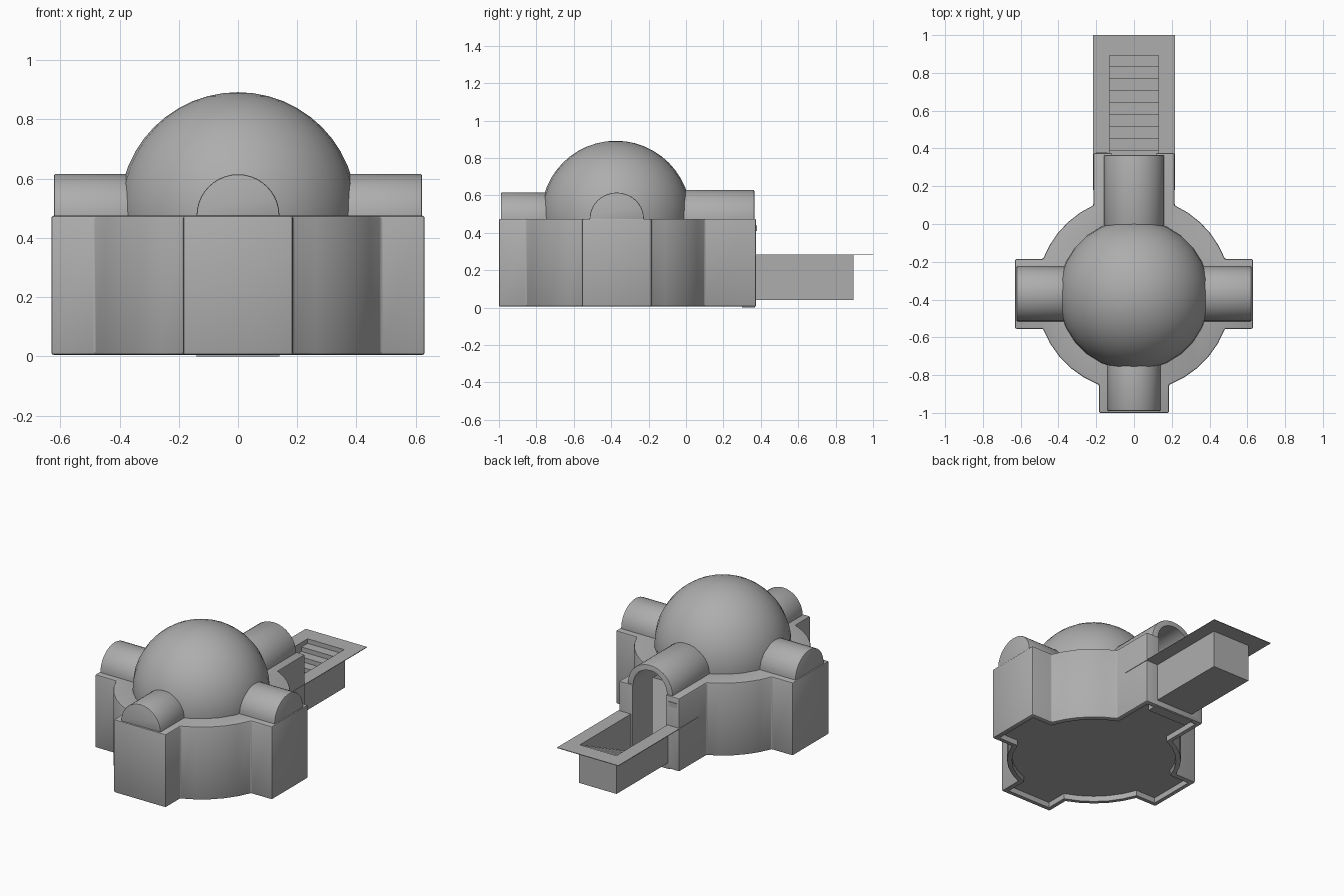
import bpy, bmesh
from math import pi, sin, cos, sqrt, asin
from mathutils import Matrix, Vector

if "Cube" in bpy.data.objects:
    bpy.data.objects.remove(bpy.data.objects["Cube"])

CENTRE_Y = -0.37
ROOF = 0.475

stone = bpy.data.materials.new("grey stone")
stone.use_nodes = True
stone.diffuse_color = (0.42, 0.42, 0.42, 1)
stone.node_tree.nodes["Principled BSDF"].inputs["Base Color"].default_value = (0.42, 0.42, 0.42, 1)


def finish(name, bm):
    bmesh.ops.recalc_face_normals(bm, faces=bm.faces)
    mesh = bpy.data.meshes.new(name)
    bm.to_mesh(mesh)
    bm.free()
    mesh.materials.append(stone)
    obj = bpy.data.objects.new(name, mesh)
    bpy.context.collection.objects.link(obj)
    return obj


def prism(name, profile, axis, lo, hi):
    """Extrude a closed 2D profile along x, y or z."""
    place = {"x": lambda u, v, w: (w, u, v),
             "y": lambda u, v, w: (u, w, v),
             "z": lambda u, v, w: (u, v, w)}[axis]
    bm = bmesh.new()
    face = bm.faces.new([bm.verts.new(place(u, v, lo)) for u, v in profile])
    side = bmesh.ops.extrude_face_region(bm, geom=[face])["geom"]
    shift = Vector(place(0, 0, hi - lo))
    bmesh.ops.translate(bm, vec=shift, verts=[g for g in side if isinstance(g, bmesh.types.BMVert)])
    return finish(name, bm)


def box(name, x0, x1, y0, y1, z0, z1):
    return prism(name, [(x0, y0), (x1, y0), (x1, y1), (x0, y1)], "z", z0, z1)


def apply_modifier(obj, kind, **settings):
    mod = obj.modifiers.new(kind.title(), kind)
    for key, value in settings.items():
        setattr(mod, key, value)
    bpy.context.view_layer.objects.active = obj
    bpy.ops.object.modifier_apply(modifier=mod.name)


def cut(obj, *cutters):
    for c in cutters:
        apply_modifier(obj, "BOOLEAN", operation="DIFFERENCE", solver="EXACT", object=c)


def round_edges(obj, width):
    apply_modifier(obj, "BEVEL", width=width, segments=2, limit_method="ANGLE", angle_limit=0.7)


def cross_plan(inset, back_reach):
    """Round hall with four square arms, counter-clockwise from +x."""
    r = 0.516 - inset
    arms = [(0, 0.185, 0.63), (pi / 2, 0.215, back_reach),
            (pi, 0.185, 0.63), (1.5 * pi, 0.185, 0.63)]
    pts = []
    for i, (a, w, reach) in enumerate(arms):
        w, reach = w - inset, reach - inset
        root = sqrt(r * r - w * w)
        for d, s in ((root, -w), (reach, -w), (reach, w), (root, w)):
            pts.append((d * cos(a) - s * sin(a), d * sin(a) + s * cos(a) + CENTRE_Y))
        next_w = arms[(i + 1) % 4][1] - inset
        start, end = a + asin(w / r), a + pi / 2 - asin(next_w / r)
        for k in range(1, 5):
            t = start + (end - start) * k / 5
            pts.append((r * cos(t), r * sin(t) + CENTRE_Y))
    return pts


def arch(half, base, spring, rise):
    """Round-topped outline."""
    curve = [(half * cos(pi * k / 20), spring + rise * sin(pi * k / 20)) for k in range(21)]
    return [(half, base)] + curve + [(-half, base)]


# Cutters for the hall interior, underside and arched doorway
hollow = prism("hall_cutter", cross_plan(0.03, 0.57), "z", 0.05, 0.44)
recess = prism("underside_cutter", cross_plan(0.03, 0.745), "z", -0.1, 0.04)
doorway = prism("doorway_cutter", arch(0.12, 0.051, ROOF, 0.12), "y", 0.0, 0.5)

# Hall walls, roof and floor
hall = prism("hall", cross_plan(0, 0.745), "z", 0.005, ROOF)
round_edges(hall, 0.008)
cut(hall, hollow, recess, doorway)

# Dome
bm = bmesh.new()
bmesh.ops.create_uvsphere(bm, u_segments=28, v_segments=24, radius=0.4,
                          matrix=Matrix.Translation((0, -0.375, 0.492)))
bmesh.ops.bisect_plane(bm, geom=bm.verts[:] + bm.edges[:] + bm.faces[:],
                       plane_co=(0, 0, ROOF - 0.01), plane_no=(0, 0, 1), clear_inner=True)
bmesh.ops.holes_fill(bm, edges=[e for e in bm.edges if e.is_boundary])
finish("dome", bm)

# Barrel vaults over the four arms
for name, turn, half, rise, reach in (
        ("front_vault", -pi, 0.14, 0.14, 0.62), ("left_vault", -pi / 2, 0.145, 0.14, 0.622),
        ("right_vault", pi / 2, 0.145, 0.14, 0.622), ("back_vault", 0, 0.16, 0.155, 0.735)):
    vault = prism(name, arch(half, ROOF - 0.01, ROOF, rise), "y", 0.33, reach)
    round_edges(vault, 0.006)
    vault.data.transform(Matrix.Translation((0, CENTRE_Y, 0)) @ Matrix.Rotation(turn, 4, "Z"))
    if name == "back_vault":
        cut(vault, doorway)

# Door sill and small plaque beside the door
box("door_sill", -0.14, 0.14, 0.3, 0.37, 0.0, 0.05)
box("door_plaque", -0.2, -0.14, 0.37, 0.379, 0.41, 0.44)

# Ground slab around the stairwell
slab = box("ground_slab", -0.218, 0.218, 0.18, 1.0, 0.281, 0.285)
opening = box("opening_cutter", -0.13, 0.13, 0.1, 0.893, 0.044, 0.4)
cut(slab, opening)

# Stairwell walls
well = box("stairwell", -0.133, 0.133, 0.362, 0.896, 0.04, 0.283)
cut(well, opening)

# Stairs descending to the door
steps, tread, rise = 8, 0.063, 0.029
profile = [(0.894, 0.042)]
for i in range(steps):
    z = 0.285 - rise * (i + 1)
    profile += [(0.894 - tread * i, z), (0.894 - tread * (i + 1), z)]
profile.append((0.894 - tread * steps, 0.042))
prism("stairs", profile, "x", -0.131, 0.131)

for cutter in (hollow, recess, doorway, opening):
    bpy.data.objects.remove(cutter)

# Smooth curved surfaces, keep corners crisp
bpy.ops.object.select_all(action="DESELECT")
for obj in bpy.context.collection.objects:
    if obj.type == "MESH":
        obj.select_set(True)
        bpy.context.view_layer.objects.active = obj
bpy.ops.object.shade_smooth_by_angle(angle=0.6)
